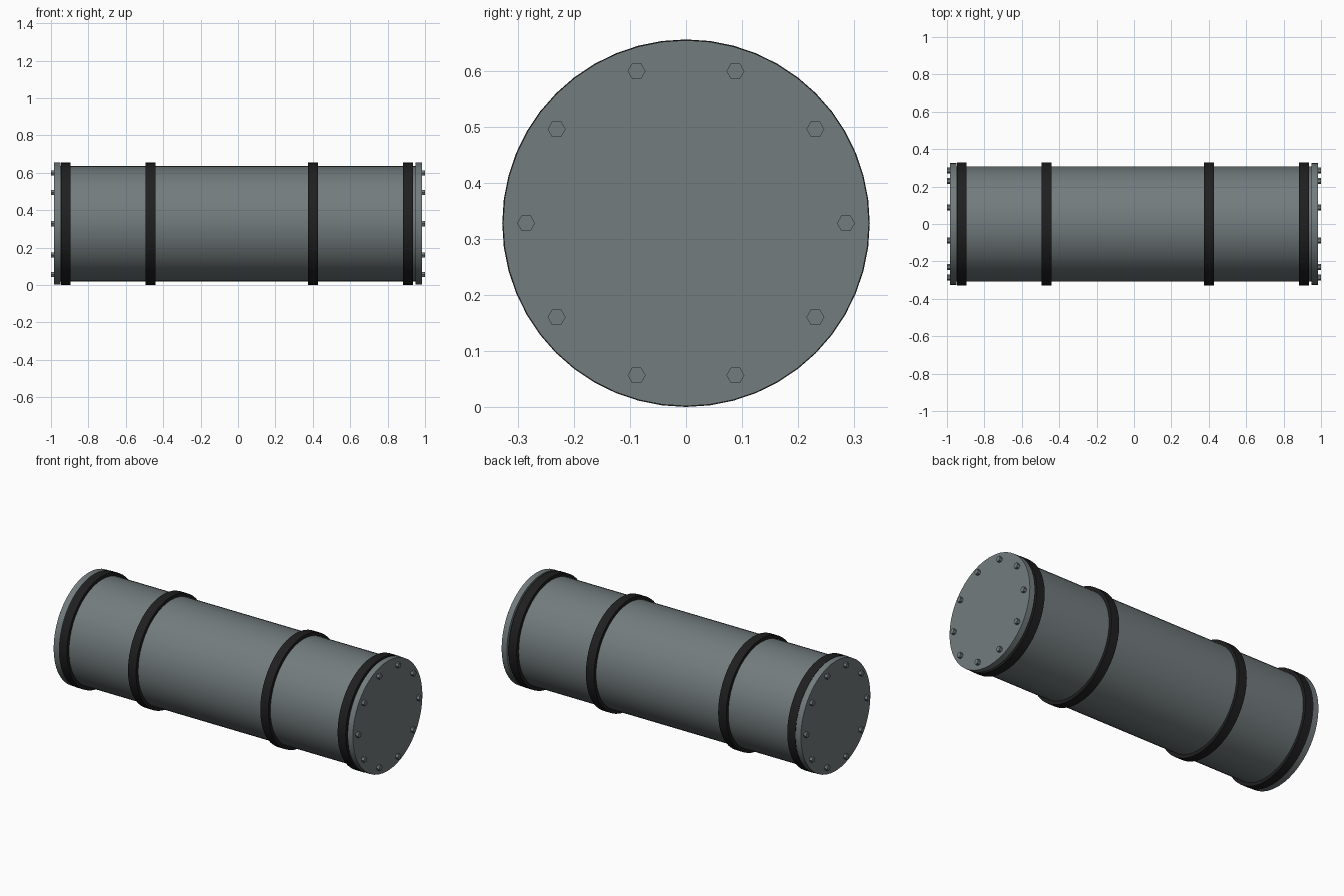
import bpy
import math

cube = bpy.data.objects.get("Cube")
if cube:
    bpy.data.objects.remove(cube, do_unlink=True)

AXIS_Z = 0.328   # height of the long axis


def material(name, color, roughness):
    mat = bpy.data.materials.new(name)
    mat.use_nodes = True
    mat.diffuse_color = (*color, 1)
    shader = mat.node_tree.nodes["Principled BSDF"]
    shader.inputs["Base Color"].default_value = (*color, 1)
    shader.inputs["Roughness"].default_value = roughness
    return mat


steel = material("grey steel", (0.17, 0.2, 0.205), 0.5)
rubber = material("black rubber", (0.014, 0.014, 0.014), 0.8)


def disc(name, x, length, radius, mat, sides=48, y=0, z=0):
    """Cylinder lying along x, placed relative to the long axis."""
    bpy.ops.mesh.primitive_cylinder_add(
        vertices=sides, radius=radius, depth=length,
        location=(x, y, AXIS_Z + z), rotation=(0, math.pi / 2, 0))
    obj = bpy.context.object
    obj.name = name
    obj.data.materials.append(mat)
    bpy.ops.object.shade_smooth_by_angle(angle=math.radians(35))
    return obj


# Main tube
disc("tube_body", 0, 1.91, 0.308, steel)

# Bands around the tube
for i, x in enumerate((-0.921, -0.467, 0.402, 0.91)):
    disc(f"band_{i + 1}", x, 0.053, 0.3275, rubber)

# End caps, each with a ring of hexagonal bolts
for side, sign in (("left", 1), ("right", -1)):
    disc(f"{side}_end_cap", sign * 0.9655, 0.035, 0.326, steel)
    for i in range(10):
        a = math.tau * i / 10
        bolt = disc(f"{side}_bolt_{i + 1}", sign * 0.985, 0.03, 0.016, steel, 6,
                    0.285 * math.cos(a), 0.285 * math.sin(a))
        # Turn a corner of the hexagon sideways, and soften the head
        bolt.rotation_euler = (math.pi / 2, 0, math.pi / 2)
        bolt.rotation_euler.rotate_axis("Z", math.pi / 2)
        bpy.ops.object.shade_smooth()
